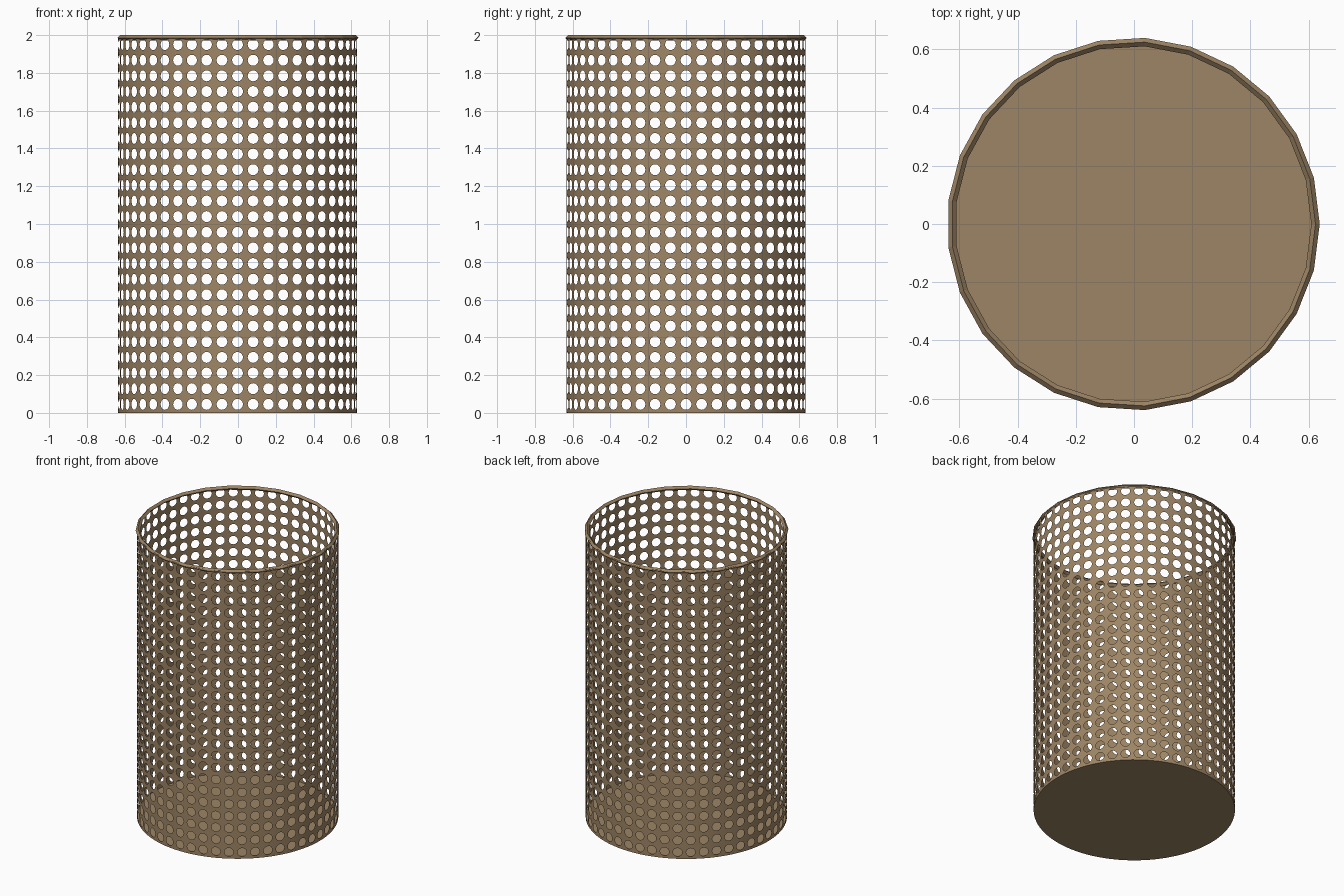
import bpy, bmesh, math
from math import sin, cos, pi, tau

if "Cube" in bpy.data.objects:
    bpy.data.objects.remove(bpy.data.objects["Cube"])

R = 0.632            # wall radius
COLS, ROWS = 48, 24  # grid of holes
Z0, PITCH = 0.004, 0.0828
HOLE_R = 0.029
CX = -0.0025         # small centring offset (rim has an odd number of sides)

mat = bpy.data.materials.new("brown_metal")
mat.diffuse_color = (0.34, 0.235, 0.13, 1)
mat.use_nodes = True
mat.node_tree.nodes["Principled BSDF"].inputs["Base Color"].default_value = mat.diffuse_color


def add_object(name, bm):
    mesh = bpy.data.meshes.new(name)
    bm.to_mesh(mesh)
    bm.free()
    mesh.materials.append(mat)
    ob = bpy.data.objects.new(name, mesh)
    bpy.context.collection.objects.link(ob)
    return ob


# Perforated wall: one square cell with a round hole, repeated around and up
bm = bmesh.new()
N = 16
half = PITCH / 2
step = tau / COLS


def on_wall(u, z):
    return bm.verts.new((CX + R * sin(u), -R * cos(u), z))


for row in range(ROWS):
    zc = Z0 + (row + 0.5) * PITCH
    for col in range(COLS):
        uc = col * step
        outer, inner = [], []
        for k in range(N):
            a = tau * k / N
            c, s = cos(a), sin(a)
            m = max(abs(c), abs(s))
            outer.append(on_wall(uc + c / m * step / 2, zc + s / m * half))
            inner.append(on_wall(uc + c * HOLE_R / R, zc + s * HOLE_R))
        for k in range(N):
            j = (k + 1) % N
            bm.faces.new((outer[k], outer[j], inner[j], inner[k]))
bmesh.ops.remove_doubles(bm, verts=bm.verts, dist=0.0005)
bmesh.ops.recalc_face_normals(bm, faces=bm.faces)
for f in bm.faces:
    f.smooth = True
add_object("perforated_wall", bm)

# Thin solid floor
bm = bmesh.new()
bmesh.ops.create_cone(bm, cap_ends=True, segments=96, radius1=R, radius2=R, depth=0.006)
bmesh.ops.translate(bm, verts=bm.verts, vec=(CX, 0, 0.003))
add_object("floor", bm)

# Faceted rim: 25-sided ring with a diamond cross-section
bm = bmesh.new()
SIDES, MAJOR, MINOR = 25, 0.6265, 0.0145
rings = []
for i in range(SIDES):
    a = tau * i / SIDES
    ring = []
    for k in range(4):
        b = pi / 2 * k
        r = MAJOR + MINOR * cos(b)
        ring.append(bm.verts.new((CX + r * cos(a), r * sin(a), 2 - MINOR + MINOR * sin(b))))
    rings.append(ring)
for i in range(SIDES):
    p, q = rings[i], rings[(i + 1) % SIDES]
    for k in range(4):
        j = (k + 1) % 4
        bm.faces.new((p[k], q[k], q[j], p[j]))
bmesh.ops.recalc_face_normals(bm, faces=bm.faces)
add_object("rim", bm)
